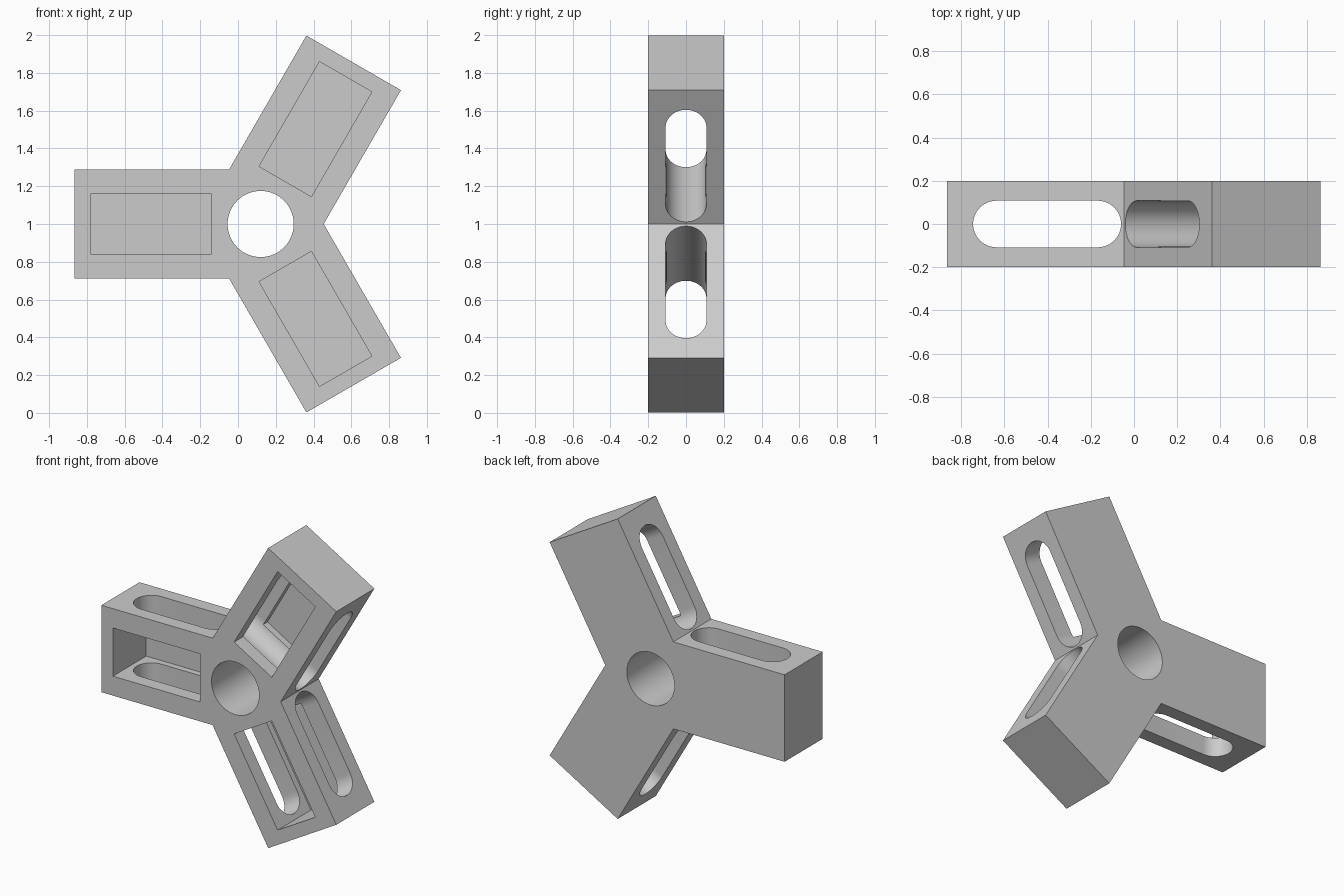
import bpy, bmesh, math
from mathutils import Matrix, Vector

cube = bpy.data.objects.get("Cube")
if cube:
    bpy.data.objects.remove(cube, do_unlink=True)

CENTRE = Vector((0.12, 0, 1))
HALF_WIDTH, ARM_END, HALF_DEPTH = 0.289, 0.985, 0.2
ARM_ANGLES = [math.radians(a) for a in (60, 180, 300)]

grey = bpy.data.materials.new("plain grey")
grey.use_nodes = True
grey.diffuse_color = (0.6, 0.6, 0.6, 1)
grey.node_tree.nodes["Principled BSDF"].inputs["Base Color"].default_value = (0.6, 0.6, 0.6, 1)


def prism(name, points, sweep, angle=0):
    """Closed profile swept along a vector, turned about the hub axis."""
    bm = bmesh.new()
    face = bm.faces.new([bm.verts.new(p) for p in points])
    new = bmesh.ops.extrude_face_region(bm, geom=[face])["geom"]
    bmesh.ops.translate(bm, vec=sweep, verts=[g for g in new if isinstance(g, bmesh.types.BMVert)])
    bmesh.ops.recalc_face_normals(bm, faces=bm.faces)
    bm.transform(Matrix.Translation(CENTRE) @ Matrix.Rotation(-angle, 4, 'Y'))
    mesh = bpy.data.meshes.new(name)
    bm.to_mesh(mesh)
    bm.free()
    mesh.materials.append(grey)
    obj = bpy.data.objects.new(name, mesh)
    bpy.context.collection.objects.link(obj)
    return obj


def cut(target, cutter):
    """Subtract the cutter, then discard it."""
    cutter.hide_render = True
    mod = target.modifiers.new("cut", 'BOOLEAN')
    mod.operation, mod.solver, mod.object = 'DIFFERENCE', 'EXACT', cutter
    bpy.context.view_layer.objects.active = target
    bpy.ops.object.modifier_apply(modifier=mod.name)
    bpy.data.objects.remove(cutter, do_unlink=True)


# Three-armed body: one outline with an inner notch after each arm
outline = []
for a in ARM_ANGLES:
    along = Vector((math.cos(a), 0, math.sin(a)))
    side = Vector((-math.sin(a), 0, math.cos(a)))
    notch = along * HALF_WIDTH / math.tan(math.radians(60)) + side * HALF_WIDTH
    for p in (along * ARM_END - side * HALF_WIDTH, along * ARM_END + side * HALF_WIDTH, notch):
        outline.append(p + Vector((0, -HALF_DEPTH, 0)))
body = prism("three_armed_body", outline, (0, 2 * HALF_DEPTH, 0))

# Round hole through the hub
circle = [(0.175 * math.cos(t), -0.3, 0.175 * math.sin(t))
          for t in (i * math.tau / 64 for i in range(64))]
cut(body, prism("hub_hole_cutter", circle, (0, 0.6, 0)))

# Each arm: rounded slot through its sides and a blind pocket in its front
SLOT_R, SLOT_IN, SLOT_OUT = 0.108, 0.18, 0.865
slot = []
for centre, start in ((SLOT_OUT - SLOT_R, -90), (SLOT_IN + SLOT_R, 90)):
    for i in range(25):
        t = math.radians(start + i * 7.5)
        slot.append((centre + SLOT_R * math.cos(t), SLOT_R * math.sin(t), -0.31))
pocket = [(0.26, -0.3, -0.16), (0.9, -0.3, -0.16), (0.9, -0.3, 0.16), (0.26, -0.3, 0.16)]
for a in ARM_ANGLES:
    cut(body, prism("slot_cutter", slot, (0, 0, 0.62), a))
    cut(body, prism("pocket_cutter", pocket, (0, 0.45, 0), a))

# Smooth curved walls, sharp corners
bpy.ops.object.select_all(action='DESELECT')
body.select_set(True)
bpy.context.view_layer.objects.active = body
bpy.ops.object.shade_smooth_by_angle(angle=math.radians(30))
